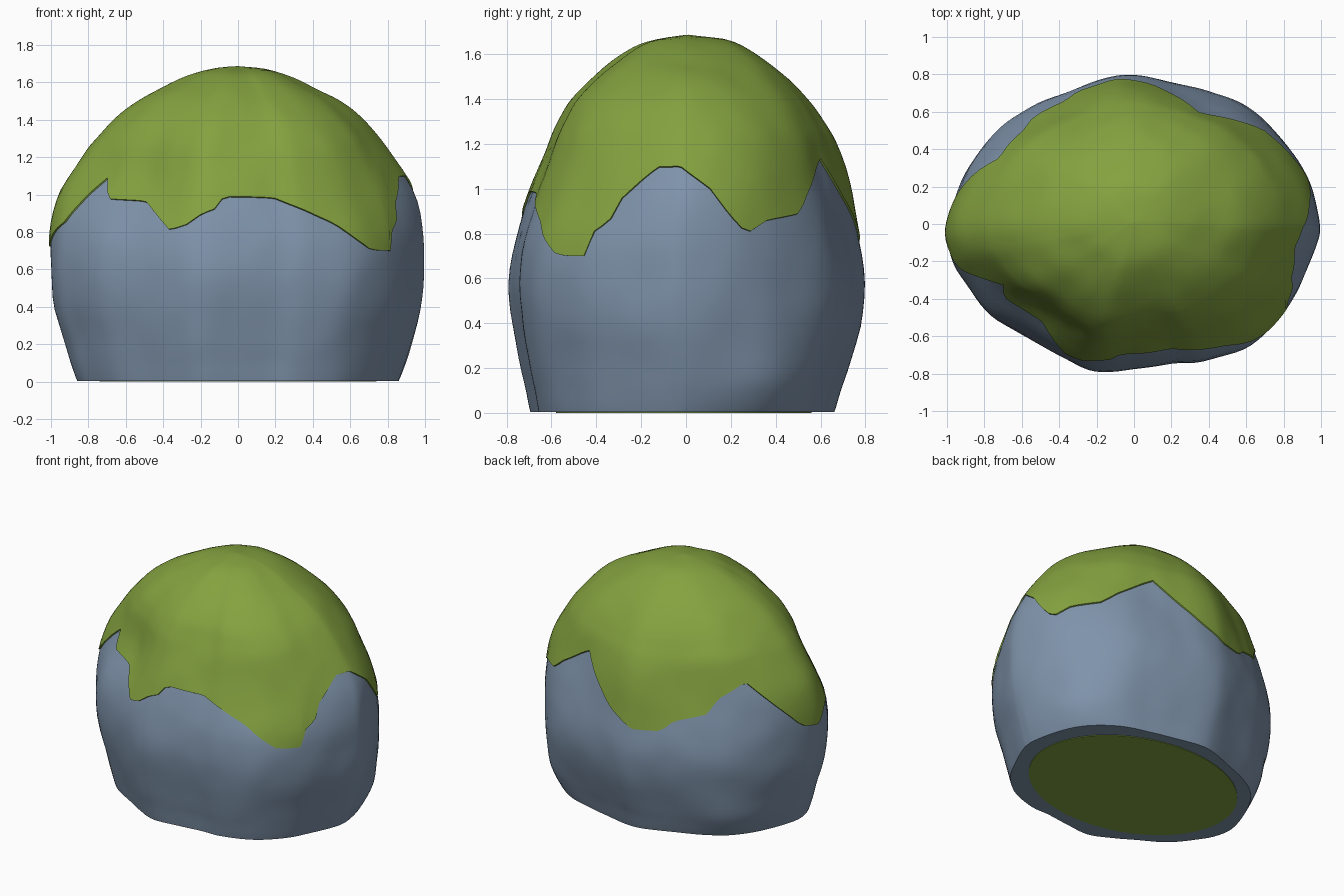
import bpy, bmesh, math
from mathutils import Vector, noise

if "Cube" in bpy.data.objects:
    bpy.data.objects.remove(bpy.data.objects["Cube"])

SEG = 144

# Widest outline seen from above (x, y), counter-clockwise
PLAN = [(1, 0), (.95, .2), (.83, .42), (.62, .62), (.4, .71), (.2, .76), (0, .8), (-.15, .785),
        (-.37, .70), (-.57, .61), (-.75, .48), (-.9, .27), (-1, 0), (-.98, -.18), (-.9, -.32),
        (-.76, -.49), (-.55, -.62), (-.4, -.71), (-.22, -.79), (0, -.775), (.2, -.75), (.38, -.74),
        (.62, -.65), (.8, -.48), (.9, -.3), (.98, -.12)]
# Side profile: height, x scale, y scale, y shift
PROFILE = [(0, .855, .85, -.02), (.1, .89, .88, -.015), (.2, .92, .915, -.01), (.4, .98, .975, 0),
           (.6, 1, 1, 0), (.8, 1, .97, 0), (1, .955, .905, .015), (1.2, .835, .81, .025),
           (1.3, .765, .745, .02), (1.4, .665, .665, .015), (1.5, .535, .54, .015),
           (1.6, .35, .375, .015), (1.66, .2, .22, .015), (1.685, 0, 0, .01)]
# Lower edge of the moss: angle in degrees, height
EDGE = [(-40, .71), (-36, .70), (-29, .70), (-27, .82), (-23, .85), (-21, .95), (-14, 1.05),
        (-10, 1.10), (-3, 1.10), (6, 1), (12, .88), (17, .80), (24, .86), (38, .89), (41, .95),
        (55, 1.1), (60, 1.14), (70, 1.02), (85, .86), (98, .76), (112, .77), (118, .84),
        (134, .9), (140, 1), (154, 1.1), (165, .92), (175, .75), (183, .72), (189, .8),
        (195, .85), (202, 1), (208, 1.1), (211, .98), (229, .96), (237, .88), (243, .81),
        (250, .84), (256, .9), (262, .93), (264, .99), (285, .98), (296, .92), (307, .85),
        (314, .77), (320, .71)]


def spline(pts, u, closed=False):
    """Smooth curve through the points, u measured in points."""
    n = len(pts)
    i = int(u) if closed else min(int(u), n - 2)
    t = u - i
    get = (lambda k: Vector(pts[k % n])) if closed else (lambda k: Vector(pts[max(0, min(n - 1, k))]))
    a, b, c, d = (get(i + k) for k in (-1, 0, 1, 2))
    return b + ((c - a) * t + (2 * a - 5 * b + 4 * c - d) * t ** 2 + (3 * b - a - 3 * c + d) * t ** 3) * .5


def level_at(z):
    lo, hi = 0, len(PROFILE) - 1
    for _ in range(24):
        mid = (lo + hi) / 2
        lo, hi = (mid, hi) if spline(PROFILE, mid)[0] < z else (lo, mid)
    return lo


def edge_height(deg):
    deg = (deg + 40) % 360 - 40
    for (a, za), (b, zb) in zip(EDGE, EDGE[1:]):
        if a <= deg <= b:
            return za + (zb - za) * (deg - a) / (b - a)
    return EDGE[0][1]


OUTLINE = [spline(PLAN, i * len(PLAN) / SEG, True) for i in range(SEG)]
ANGLE = [math.atan2(o.y, o.x) for o in OUTLINE]

# Local bulges and dents: angle, angular width, height, height width, amount
BULGES = [(30, 20, .12, .2, .07), (145, 20, .15, .15, .05), (225, 22, 1.08, .2, -.05)]


def surface(i, level, depth=0.0):
    """Point on the boulder, sunk inward by depth, with gentle lumps."""
    z, fx, fy, shift = spline(PROFILE, level)
    ang = ANGLE[i]
    f = 1 - .05 * math.sin(2 * ang) ** 2 * math.exp(-((z - 1.02) / .2) ** 2)
    for a, wa, h, wh, amount in BULGES:
        f += amount * math.exp(-((math.degrees(ang) % 360 - a) / wa) ** 2 - ((z - h) / wh) ** 2)
    p = Vector((OUTLINE[i].x * fx * f, OUTLINE[i].y * fy * f + shift, z))
    out = (p - Vector((0, 0, .6))).normalized()
    lump = .010 * noise.noise(p * 2.6) + .006 * noise.noise(p * 6)
    p += out * (lump * min(1, z / .3) - depth)
    p.z = max(p.z, .004)
    return p


def build(name, rings, color, cap_bottom=False):
    bm = bmesh.new()
    rows = [[bm.verts.new(p) for p in ring] for ring in rings]
    for a, b in zip(rows, rows[1:]):
        for i in range(SEG):
            j = (i + 1) % SEG
            bm.faces.new((a[i], a[j], b[j], b[i]))
    bm.faces.new(rows[-1])
    if cap_bottom:
        bm.faces.new(rows[0][::-1])
    mesh = bpy.data.meshes.new(name)
    bm.to_mesh(mesh)
    bm.free()
    obj = bpy.data.objects.new(name, mesh)
    bpy.context.collection.objects.link(obj)
    mat = bpy.data.materials.new(name + "_color")
    mat.diffuse_color = color
    mat.use_nodes = True
    mat.node_tree.nodes["Principled BSDF"].inputs["Base Color"].default_value = mat.diffuse_color
    mesh.materials.append(mat)
    bpy.ops.object.select_all(action='DESELECT')
    obj.select_set(True)
    bpy.context.view_layer.objects.active = obj
    bpy.ops.object.shade_smooth_by_angle(angle=math.radians(45))
    return obj


top = len(PROFILE) - 1.02
GREEN, GREY = (.23, .36, .05, 1), (.21, .29, .40, 1)

# Boulder, slightly sunken where the moss lies on it
rock = []
for k in range(41):
    level = top * k / 40
    z = spline(PROFILE, level)[0]
    sink = .009 * max(0, min(1, (z - .5) / .3))
    rock.append([surface(i, level, sink) for i in range(SEG)])
build("boulder", rock, GREY, True)

# Moss cap with a ragged lower edge tucked into the rock
starts = [level_at(edge_height(math.degrees(a))) for a in ANGLE]
moss = [[surface(i, starts[i], .02) for i in range(SEG)]]
for k in range(29):
    moss.append([surface(i, starts[i] + (top - starts[i]) * k / 28) for i in range(SEG)])
build("moss_cap", moss, GREEN)

# Oval green patch on the underside
under = [[Vector((.74 * math.cos(a), .57 * math.sin(a) - .01, z))
          for a in (math.tau * i / SEG for i in range(SEG))] for z in (0, .01)]
build("underside_patch", under, GREEN, True)
